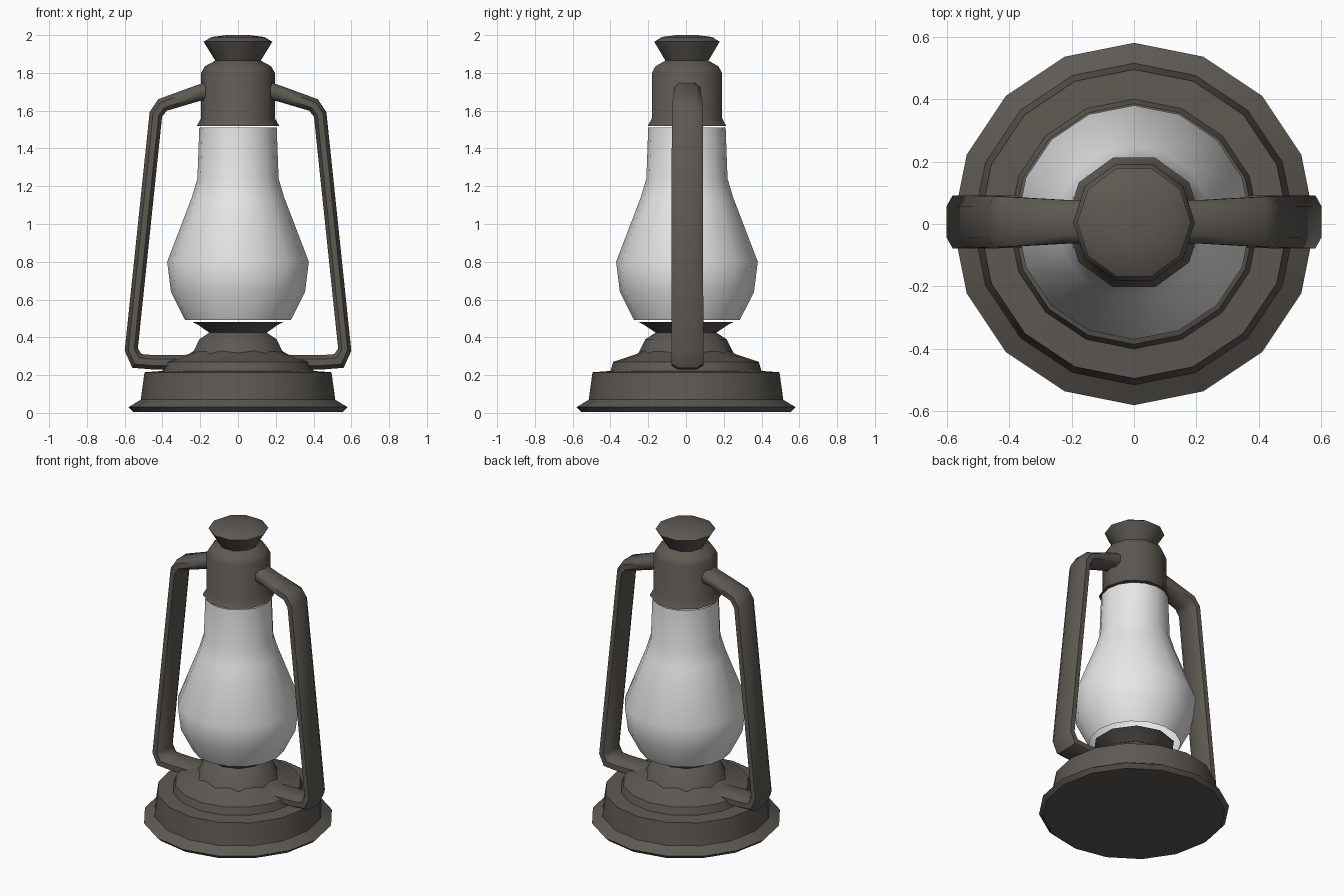
import bpy, bmesh, math
from mathutils import Vector

if "Cube" in bpy.data.objects:
    bpy.data.objects.remove(bpy.data.objects["Cube"])


def material(name, rgb):
    m = bpy.data.materials.new(name)
    m.diffuse_color = (*rgb, 1)
    m.use_nodes = True
    m.node_tree.nodes["Principled BSDF"].inputs["Base Color"].default_value = m.diffuse_color
    return m


METAL = material("dark grey metal", (0.11, 0.10, 0.086))
GLASS = material("white glass", (0.8, 0.8, 0.8))


def finish(name, bm, mat, angle):
    bmesh.ops.recalc_face_normals(bm, faces=bm.faces)
    me = bpy.data.meshes.new(name)
    bm.to_mesh(me)
    bm.free()
    me.materials.append(mat)
    me.shade_smooth()
    me.set_sharp_from_angle(angle=math.radians(angle))
    ob = bpy.data.objects.new(name, me)
    bpy.context.collection.objects.link(ob)
    return ob


def skin(bm, rings, caps):
    """Join vertex rings with quads and optionally close both ends."""
    n = len(rings[0])
    for a, b in zip(rings, rings[1:]):
        for i in range(n):
            j = (i + 1) % n
            bm.faces.new((a[i], a[j], b[j], b[i]))
    if caps:
        bm.faces.new(rings[0][::-1])
        bm.faces.new(rings[-1])


def lathe(name, profile, sides, mat, caps=True, turn=0.0, angle=40, cy=0.0):
    bm = bmesh.new()
    rings = []
    for r, z in profile:
        rings.append([bm.verts.new((r * math.cos(2 * math.pi * (i + turn) / sides),
                                    cy + r * math.sin(2 * math.pi * (i + turn) / sides), z))
                      for i in range(sides)])
    skin(bm, rings, caps)
    return finish(name, bm, mat, angle)


# Fuel tank base with flared foot
lathe("base", [(0.555, 0.005), (0.58, 0.03), (0.515, 0.07), (0.495, 0.215), (0.40, 0.222),
               (0.385, 0.27), (0.26, 0.312), (0.20, 0.35)], 16, METAL)

# Burner with flared lip
lathe("burner", [(0.26, 0.30), (0.215, 0.39), (0.16, 0.425), (0.22, 0.465), (0.25, 0.48)],
      10, METAL, turn=0.5)

# Glass globe, open at both ends
lathe("glass_globe", [(0.28, 0.492), (0.355, 0.64), (0.375, 0.80), (0.245, 1.14),
                      (0.215, 1.24), (0.205, 1.51)], 16, GLASS, caps=False, cy=0.005)

# Chimney with flared top cap
lathe("chimney", [(0.218, 1.52), (0.195, 1.56), (0.195, 1.80), (0.175, 1.835), (0.12, 1.865),
                  (0.182, 1.965), (0.14, 1.99), (0.06, 2.0)], 10, METAL, cy=0.005)

# Side tubes, one on each side
PATH = [(0.12, 1.715), (0.22, 1.69), (0.40, 1.63), (0.435, 1.58),
        (0.565, 0.335), (0.535, 0.275), (0.45, 0.268), (0.20, 0.268)]
WIDTH = [0.07, 0.07, 0.08, 0.082, 0.085, 0.085, 0.085, 0.08]
THICK = [0.05, 0.042, 0.036, 0.034, 0.034, 0.038, 0.038, 0.038]
SECTION = [(1, 0.45), (0.6, 1), (-0.6, 1), (-1, 0.45),
           (-1, -0.45), (-0.6, -1), (0.6, -1), (1, -0.45)]


def side_tube(name, sign):
    bm = bmesh.new()
    pts = [Vector(p) for p in PATH]
    rings = []
    for k, p in enumerate(pts):
        d0 = (p - pts[max(k - 1, 0)]).normalized()
        d1 = (pts[min(k + 1, len(pts) - 1)] - p).normalized()
        t = (d0 + d1).normalized()
        n = Vector((-t.y, t.x))
        ref = d1 if d1.length > 0.5 else d0
        n = n * (THICK[k] / max(0.6, abs(t.dot(ref))))
        rings.append([bm.verts.new((sign * (p.x + n.x * v), 0.007 + WIDTH[k] * u, p.y + n.y * v))
                      for u, v in SECTION])
    skin(bm, rings, True)
    finish(name, bm, METAL, 50)


side_tube("right_side_tube", 1)
side_tube("left_side_tube", -1)
